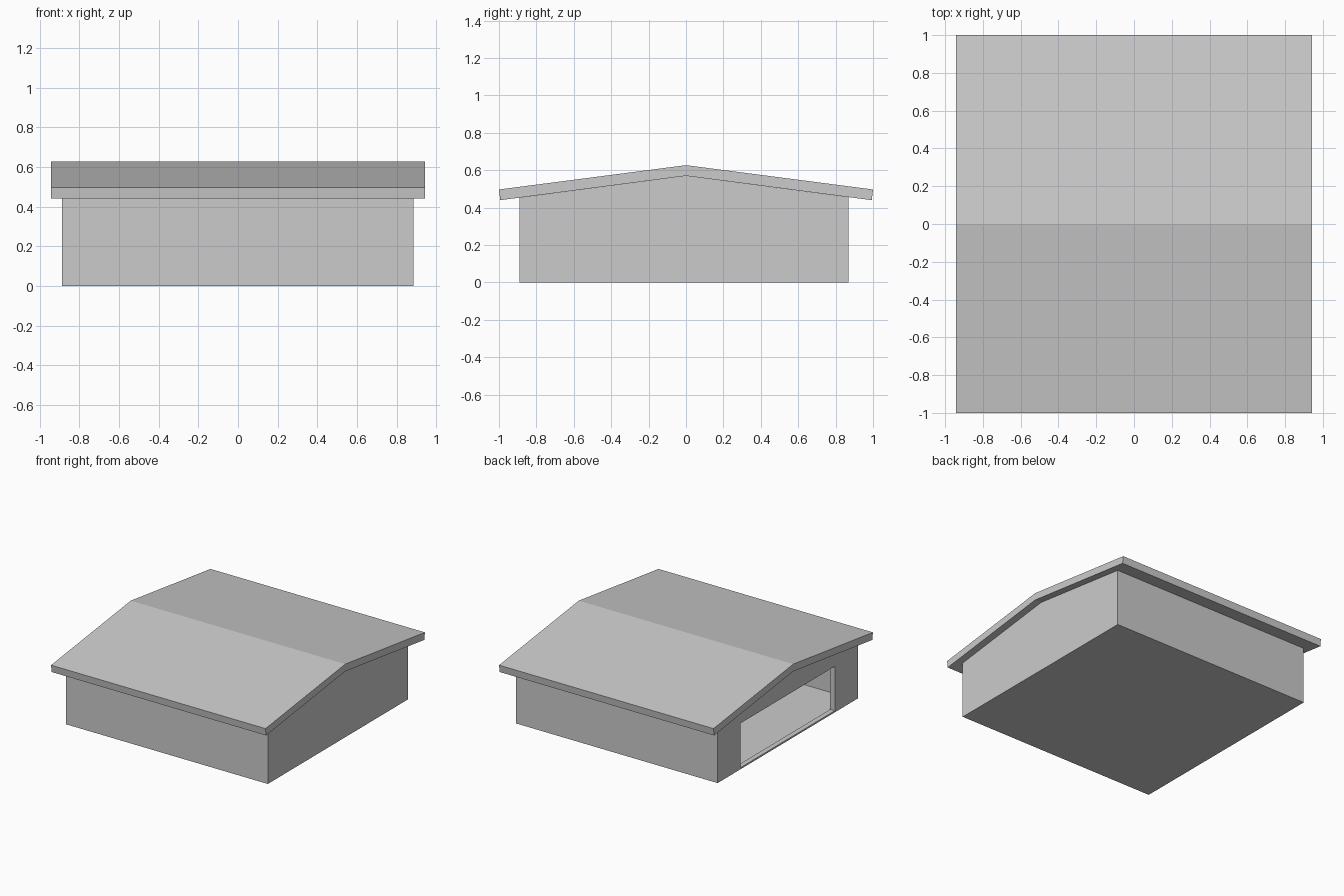
import bpy
import bmesh

if "Cube" in bpy.data.objects:
    bpy.data.objects.remove(bpy.data.objects["Cube"])

X0, X1 = -0.887, 0.885      # outer wall faces, left and right
Y0, Y1 = -0.89, 0.87        # outer wall faces, front and back
T = 0.04                    # wall thickness


def under(y):
    """Height of the roof underside at y."""
    return 0.57 - 0.1313 * abs(y)


def prism(name, profile, x0, x1):
    """Extrude a (y, z) outline along x."""
    bm = bmesh.new()
    face = bm.faces.new([bm.verts.new((x0, y, z)) for y, z in profile])
    ext = bmesh.ops.extrude_face_region(bm, geom=[face])
    verts = [v for v in ext["geom"] if isinstance(v, bmesh.types.BMVert)]
    bmesh.ops.translate(bm, verts=verts, vec=(x1 - x0, 0, 0))
    bmesh.ops.recalc_face_normals(bm, faces=bm.faces)
    mesh = bpy.data.meshes.new(name)
    bm.to_mesh(mesh)
    bm.free()
    obj = bpy.data.objects.new(name, mesh)
    bpy.context.collection.objects.link(obj)
    return obj


def rect(y0, y1, z0, z1):
    return [(y0, z0), (y1, z0), (y1, z1), (y0, z1)]


gable_top = [(Y1, under(Y1)), (0, under(0)), (Y0, under(Y0))]

# Roof: bent slab with square-cut eaves
prism("roof", [(-1, 0.497), (0, 0.627), (1, 0.497),
               (0.993, 0.44), (0, 0.57), (-0.993, 0.44)], -0.942, 0.942)

# Solid gable wall on the right
prism("right_gable_wall", [(Y0, 0), (Y1, 0)] + gable_top, X1 - T, X1)

# Left gable wall with the wide doorway, closed by a low sill
D0, D1, DOOR_TOP, SILL = -0.60, 0.583, 0.365, 0.013
prism("left_gable_wall",
      [(Y0, 0), (D0, 0), (D0, DOOR_TOP), (D1, DOOR_TOP), (D1, 0), (Y1, 0)]
      + gable_top, X0, X0 + T)
prism("door_sill", rect(D0, D1, 0, SILL), X0, X0 + T)

# Long walls with tops following the roof slope
for name, a, b in (("front_wall", Y0, Y0 + T), ("back_wall", Y1 - T, Y1)):
    prism(name, [(a, 0), (b, 0), (b, under(b)), (a, under(a))], X0 + T, X1 - T)

# Floor slab
prism("floor", rect(Y0 + T, Y1 - T, 0, 0.006), X0 + T, X1 - T)
